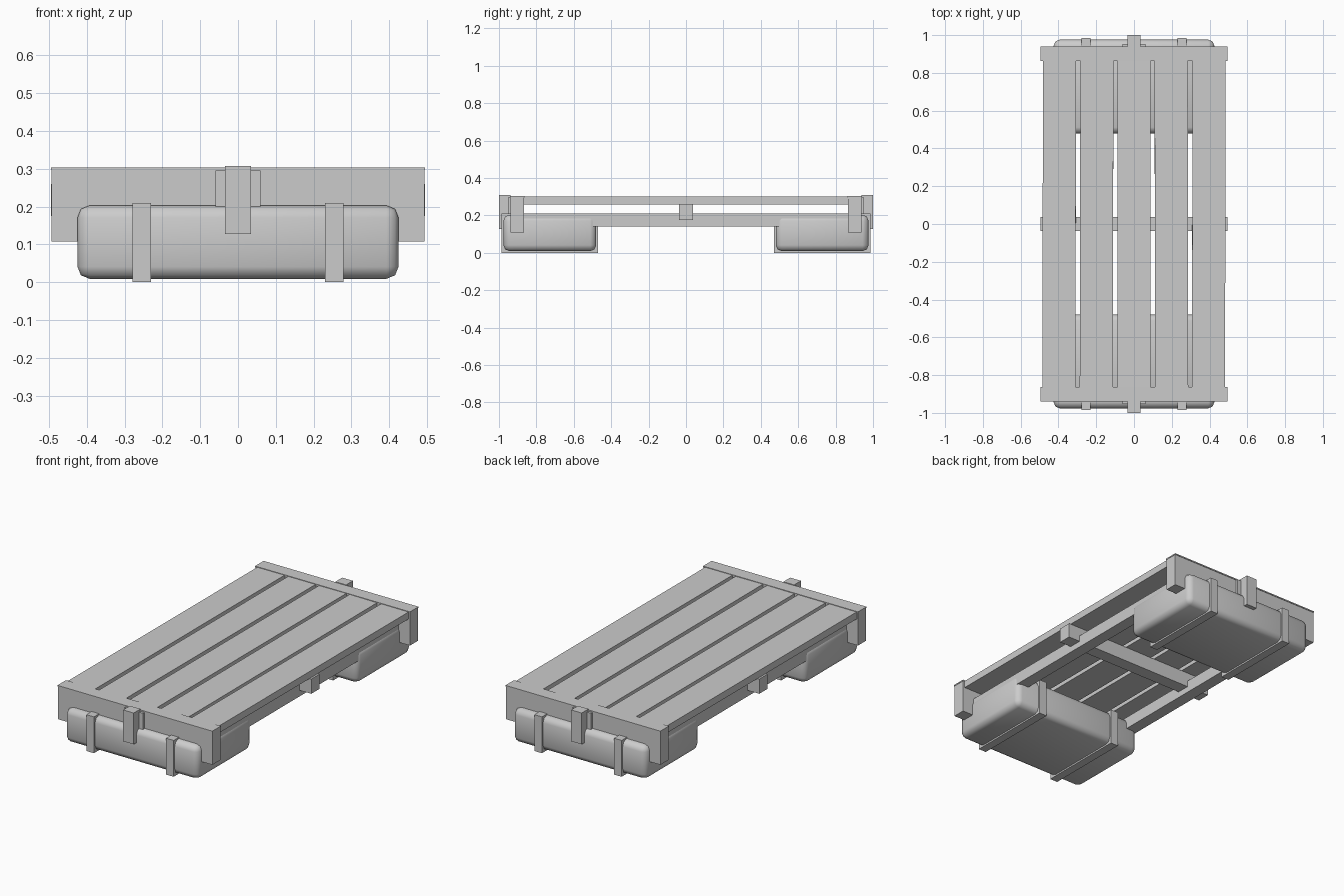
import bpy, random, math

if "Cube" in bpy.data.objects:
    bpy.data.objects.remove(bpy.data.objects["Cube"])
random.seed(4)

def box(name, x, y, z, bevel=0, segs=2, rot=(0, 0, 0)):
    """Box from (min, max) pairs, optionally with rounded edges."""
    mins, maxs = zip(x, y, z)
    bpy.ops.mesh.primitive_cube_add(size=1, location=[(a + b) / 2 for a, b in zip(mins, maxs)])
    ob = bpy.context.object
    ob.name = name
    ob.scale = [b - a for a, b in zip(mins, maxs)]
    bpy.ops.object.transform_apply(location=False, rotation=False, scale=True)
    ob.rotation_euler = rot
    if bevel:
        m = ob.modifiers.new("round", 'BEVEL')
        m.width, m.segments = bevel, segs
        bpy.ops.object.modifier_apply(modifier="round")
        bpy.ops.object.shade_smooth_by_angle(angle=math.radians(50))
    return ob

def span(a, b, s):
    """Mirror a range to the side s (+1 or -1)."""
    return tuple(sorted((a * s, b * s)))

# Deck planks, laid slightly unevenly
for i in range(5):
    cx = (i - 2) * 0.198
    box("deck_plank", (cx - 0.0875, cx + 0.0875), (-0.868, 0.868), (0.26, 0.301),
        rot=(0, random.uniform(-0.01, 0.01), random.uniform(-0.003, 0.003)))

# Middle cross beam under the deck
box("cross_beam", (-0.495, 0.495), (-0.038, 0.038), (0.175, 0.26))

for s in (-1, 1):
    # Lengthwise rail joining the two floats
    box("side_rail", span(0.35, 0.42, s), (-0.9, 0.9), (0.14, 0.21))

    # End board with its thin cap
    box("end_board", (-0.493, 0.493), span(0.865, 0.938, s), (0.108, 0.297))
    box("end_cap", (-0.495, 0.495), span(0.863, 0.941, s), (0.297, 0.304))

    # Mooring post on its backing plate
    box("mooring_plate", (-0.06, 0.06), span(0.935, 0.952, s), (0.20, 0.295))
    box("mooring_post", (-0.034, 0.034), span(0.938, 1.0, s), (0.127, 0.308))

    # Rounded float and the straps around it
    box("float", (-0.425, 0.425), span(0.48, 0.976, s), (0.009, 0.203), 0.032, 2)
    for t in (-1, 1):
        box("float_strap", span(0.23, 0.279, t), span(0.47, 0.986, s), (0.0, 0.21))
